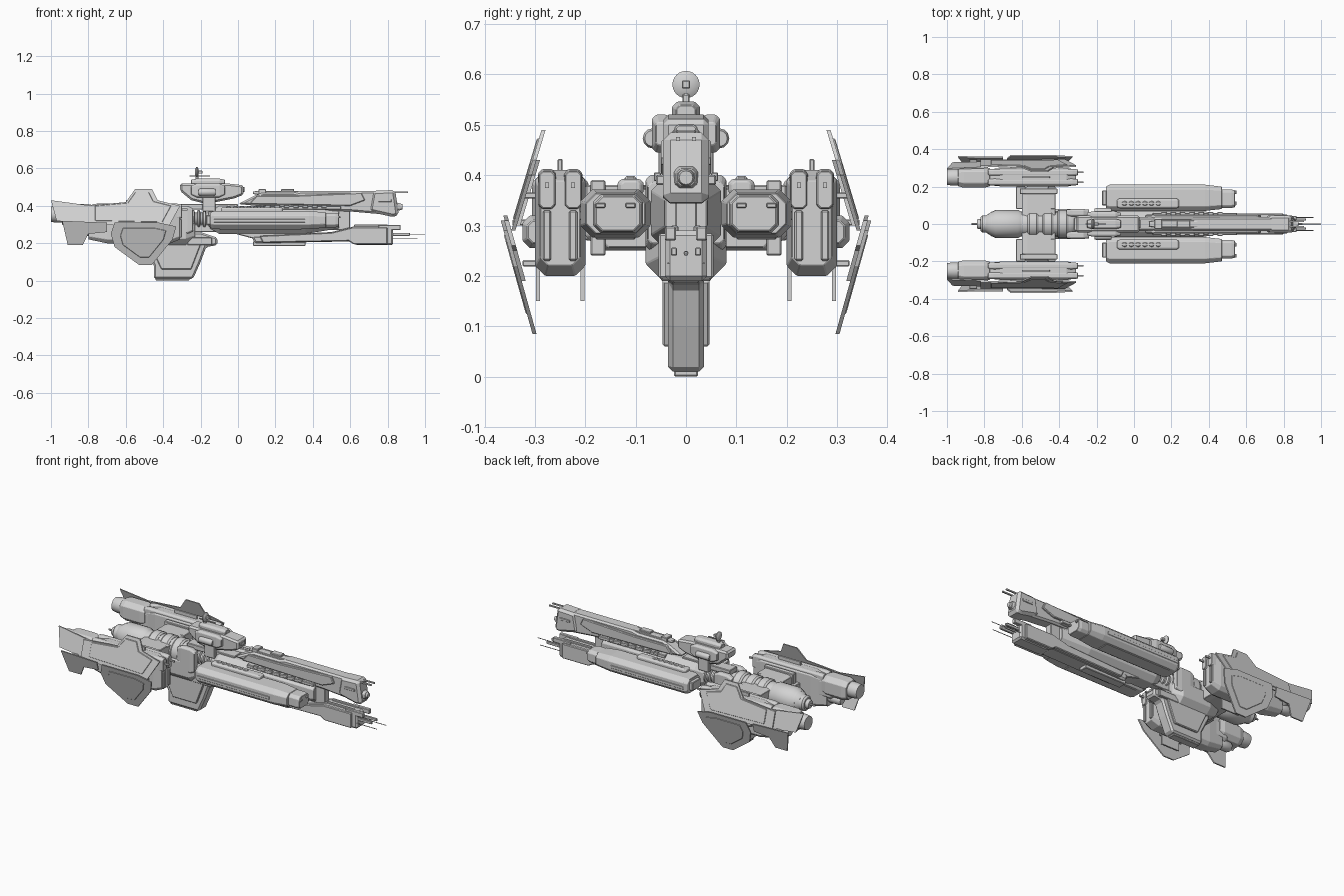
import bpy, bmesh, math

if bpy.data.objects.get("Cube"):
    bpy.data.objects.remove(bpy.data.objects["Cube"])

grey = bpy.data.materials.new("hull_grey")
grey.use_nodes = True
grey.diffuse_color = (.65, .65, .65, 1)
grey.node_tree.nodes["Principled BSDF"].inputs["Base Color"].default_value = grey.diffuse_color

# Heights and side offsets shared by many parts
AXIS, POD, BATTERY, DISH = .33, .25, .14, .58
FINE, SOFT = .002, .01


def around(centre, reach):
    return centre - reach, centre + reach


def span(y):
    """A single number means a centred width; a pair means a part repeated on both sides."""
    return y if isinstance(y, tuple) else around(0, y)


def skin(name, rings, mirrored=False, bevel=0.0, smooth=False):
    """Closed surface over a row of equal vertex rings."""
    bm = bmesh.new()
    rows = [[bm.verts.new(point) for point in ring] for ring in rings]
    for near, far in zip(rows, rows[1:]):
        for i in range(len(near)):
            bm.faces.new((near[i - 1], near[i], far[i], far[i - 1]))
    bm.faces.new(rows[0])
    bm.faces.new(rows[-1])
    bmesh.ops.recalc_face_normals(bm, faces=bm.faces)
    mesh = bpy.data.meshes.new(name)
    bm.to_mesh(mesh)
    bm.free()
    mesh.materials.append(grey)
    if smooth:
        mesh.shade_smooth()
        mesh.set_sharp_from_angle(angle=math.radians(35))
    part = bpy.data.objects.new(name, mesh)
    bpy.context.collection.objects.link(part)
    if bevel:
        edge = part.modifiers.new("bevel", "BEVEL")
        edge.width, edge.segments, edge.limit_method = bevel, 1, "ANGLE"
    if mirrored:
        twin = part.modifiers.new("mirror", "MIRROR")
        twin.use_axis = (False, True, False)
        twin.use_mirror_merge = False


def slab(name, outline, y, bevel=.004, lean=0.0, pivot=0.0):
    """Side outline in x and z, given thickness in y; lean tilts it sideways with height."""
    rings = [[(x, side + lean * (z - pivot), z) for x, z in outline] for side in span(y)]
    skin(name, rings, isinstance(y, tuple), bevel)


def box(name, x, y, z, bevel=.003):
    slab(name, [(x[0], z[0]), (x[1], z[0]), (x[1], z[1]), (x[0], z[1])], y, bevel)


def hull(name, x, y, z, nose=.03, tail=.03, slim=.7, bevel=FINE, chamfer=.45):
    """Chamfered beam along x whose two ends narrow to the share given by slim."""
    (left, right), (low, high) = span(y), z
    wide, tall = (right - left) / 2, (high - low) / 2
    cut = min(wide, tall) * chamfer
    corners = [(wide, tall - cut), (wide - cut, tall)]
    corners += [(-a, b) for a, b in reversed(corners)]
    corners += [(-a, -b) for a, b in corners]
    stations = [(x[0], slim), (x[0] + tail, 1), (x[1] - nose, 1), (x[1], slim)]
    rings = [[(at, left + wide + a * k, low + tall + b * k) for a, b in corners] for at, k in stations]
    skin(name, rings, isinstance(y, tuple), bevel)


def drum(name, x, radius, y=0.0, z=AXIS, tip=.01, slim=.8, sides=24):
    """Round body along x with chamfered ends; repeated on both sides when off centre."""
    turn = [math.tau * i / sides for i in range(sides)]
    stations = [(x[0], slim), (x[0] + tip, 1), (x[1] - tip, 1), (x[1], slim)]
    rings = [[(at, y + radius * k * math.cos(t), z + radius * k * math.sin(t)) for t in turn]
             for at, k in stations]
    skin(name, rings, y != 0, smooth=True)


def inset(outline, share):
    """The same outline shrunk toward its middle."""
    cx, cz = (sum(values) / len(outline) for values in zip(*outline))
    return [(cx + (x - cx) * share, cz + (z - cz) * share) for x, z in outline]


# Central reactor, neck and tail spike
drum("reactor_core", x=(-.79, -.31), radius=.066, tip=.03, slim=.7)
drum("reactor_tank", x=(-.77, -.59), radius=.075, tip=.03)
for middle in (-.54, -.46, -.38):
    drum("reactor_band", x=around(middle, .03), radius=.076, slim=.9)
drum("reactor_exhaust", x=(-.82, -.75), radius=.046)
drum("reactor_outlet", x=(-.84, -.8), radius=.028)
drum("tail_spike", x=(-.87, -.83), radius=.006, sides=8)
drum("neck_core", x=(-.33, -.12), radius=.034)
for i in range(6):
    drum("neck_ring", x=around(-.3 + i * .03, .009), radius=.047, tip=.004)
box("neck_top_rail", x=(-.32, 0), y=.035, z=(.38, .41))
box("neck_lower_rail", x=(-.3, -.1), y=.02, z=(.26, .3))

# Cross beam carrying the pods
hull("cross_beam", x=(-.6, -.42), y=.2, z=(.25, .38), slim=.9)
box("beam_front_plate", x=(-.46, -.42), y=(.08, .2), z=(.29, .38))
box("beam_rear_plate", x=(-.63, -.58), y=(.08, .2), z=(.27, .33))
box("beam_collar", x=(-.61, -.41), y=(.16, .19), z=(.24, .39))

# Belly and keel
hull("belly", x=(-.55, -.23), y=.08, z=(.19, .34), nose=.05, tail=.08, slim=.6)
keel = [(-.45, .01), (-.24, .01), (-.2, .1), (-.17, .18), (-.11, .19), (-.11, .23), (-.2, .26),
        (-.5, .26), (-.5, .18), (-.45, .08)]
slab("keel", keel, y=.036, bevel=SOFT)
slab("keel_cheek", [(-.41, .06), (-.25, .06), (-.2, .19), (-.26, .24), (-.47, .24), (-.47, .19)], y=(.03, .047))
box("keel_foot", x=(-.44, -.26), y=.024, z=(0, .02))
box("keel_clamp", x=(-.27, -.14), y=(.03, .05), z=(.19, .23))
hull("shoulder_collar", x=(-.36, -.24), y=(.04, .08), z=(.25, .4), slim=.8)

# Mid hull between the side batteries
hull("mid_hull", x=(-.15, .54), y=.07, z=(.25, .4), nose=.18, tail=.05, slim=.6)
box("mid_spine", x=(0, .6), y=.022, z=(.27, .38))

# Side batteries with missile covers
hull("side_battery", x=(-.15, .47), y=around(BATTERY, .07), z=(.276, .372), nose=.09, tail=.02, slim=.85,
     chamfer=.5)
hull("battery_tip", x=(.4, .54), y=(.085, .185), z=(.285, .362), nose=.02, slim=.9, chamfer=.4)
hull("battery_cover", x=(-.09, .24), y=around(.11, .026), z=(.36, .392), nose=SOFT, tail=SOFT)
for i in range(6):
    hull("missile_hatch", x=around(-.05 + i * .036, .013), y=around(.11, .012), z=(.38, .398),
         nose=SOFT, tail=SOFT, slim=.6, bevel=0)
box("battery_side_rail", x=(-.13, .36), y=(.2, .212), z=(.31, .33))
box("battery_belly_plate", x=(-.1, .34), y=around(BATTERY, .04), z=(.272, .29))
box("battery_rear_vent", x=(-.17, -.14), y=around(BATTERY, .04), z=(.3, .35))
for offset in (-.03, .03):
    box("battery_muzzle", x=(.5, .548), y=around(BATTERY + offset, .01), z=(.335, .345), bevel=FINE)

# Upper prow: long gun housing
upper = [(0, .41), (.09, .455), (.13, .47), (.3, .47), (.34, .48), (.84, .48), (.83, .35), (.6, .37), (.3, .38)]
slab("upper_hull", upper, y=.038, bevel=SOFT)
slab("upper_prow_block", [(.7, .37), (.72, .48), (.84, .485), (.85, .42), (.86, .35), (.83, .34), (.74, .36)],
     y=.046, bevel=.015)
slab("upper_side_armour", [(.06, .41), (.1, .455), (.32, .455), (.66, .47), (.68, .43), (.6, .4)], y=(.03, .05))
hull("upper_muzzle", x=(.8, .87), y=.027, z=(.37, .42))
drum("upper_bore", x=(.85, .88), radius=.017, z=.395, sides=12)
box("upper_strake", x=(.1, .55), y=(.03, .06), z=(.38, .4))
box("prow_cannon", x=(.8, .91), y=(.012, .02), z=(.468, .476), bevel=0)
box("prow_vent", x=(.75, .82), y=(.04, .05), z=(.42, .435), bevel=FINE)
hull("upper_roof", x=(.08, .5), y=.018, z=(.46, .48))
box("roof_rail", x=(.12, .49), y=(.018, .025), z=(.46, .48), bevel=FINE)
box("roof_hatch", x=(.11, .15), y=.027, z=(.46, .49))
box("roof_turret", x=(.23, .3), y=.02, z=(.47, .49))
for i in range(7):
    box("hull_rib", x=around(.16 + i * .05, .014), y=(.05, .064), z=(.388, .405), bevel=FINE)

# Lower prow with twin guns and sensor needles
lower = [(.07, .24), (.09, .2), (.6, .21), (.63, .19), (.83, .19), (.83, .29), (.62, .29), (.5, .26)]
slab("lower_hull", lower, y=.042, bevel=SOFT)
slab("lower_side_armour", inset(lower, .9), y=(.03, .055))
box("lower_keel_plate", x=(.08, .36), y=.026, z=(.186, .21))
slab("lower_link", [(-.05, .26), (.1, .22), (.36, .24), (.5, .3), (.3, .32)], y=.04)
box("lower_prong", x=(.75, .87), y=(.02, .042), z=(.27, .298))
box("lower_cannon", x=(.8, .92), y=(.018, .03), z=(.24, .256), bevel=FINE)
box("lower_slot_rail", x=(.62, .8), y=(.015, .03), z=(.28, .3))
drum("sensor_needle", x=(.8, .96), radius=.002, y=.035, z=.225, sides=6)
drum("long_needle_sleeve", x=(.8, .9), radius=.005, z=.245, sides=6)
drum("long_needle", x=(.8, 1), radius=.002, z=.245, sides=6)

# Bridge tower
slab("bridge_body", [(-.31, .48), (-.31, .52), (-.06, .52), (.03, .51), (.03, .46), (-.02, .44), (-.17, .41),
                     (-.25, .43)], y=.045, bevel=SOFT)
hull("bridge_wing", x=(-.25, -.07), y=(.03, .068), z=(.445, .52), slim=.6)
drum("bridge_pod", x=(-.21, -.12), radius=.02, y=.066, z=.473, sides=12)
box("bridge_brace", x=(-.19, -.12), y=(.03, .055), z=(.37, .45))
hull("bridge_front", x=(-.06, .035), y=.03, z=(.47, .505))
hull("bridge_dome", x=(-.25, -.07), y=.028, z=(.5, .546))
box("dish_mast", x=around(-.22, .008), y=.007, z=(.54, DISH), bevel=FINE)
drum("sensor_dish", x=around(-.22, SOFT), radius=.027, z=DISH, tip=.007, slim=.6)
box("dish_feed", x=(-.22, -.19), y=.008, z=around(DISH, .008), bevel=FINE)
box("aft_aerial", x=(-.26, -.15), y=.003, z=around(DISH - .02, .003), bevel=0)

# Engine pods
hull("pod_core", x=(-.8, -.31), y=around(POD, .05), z=(.2, .41), nose=.05, tail=.1, slim=.8, chamfer=.4)
hull("pod_spine", x=(-.85, -.7), y=around(POD, .045), z=(.27, .39))
hull("engine_block", x=(-.94, -.77), y=around(POD, .056), z=(.29, .41), slim=.85)
drum("engine_nozzle", x=(-1, -.9), radius=.045, y=POD, z=.355, tip=.03, slim=.9)
drum("engine_throat", x=(-1, -.99), radius=.03, y=POD, z=.355, tip=FINE)
drum("lower_thruster", x=(-.88, -.78), radius=.03, y=POD, z=.27, sides=12)
for offset in (-.026, .026):
    rail = POD + offset
    hull("pod_rail", x=(-.78, -.3), y=around(rail, .018), z=(.33, .412), slim=.9)
    box("pod_prong", x=(-.34, -.27), y=around(rail, .004), z=(.375, .385), bevel=0)
    box("pod_front_slot", x=(-.35, -.3), y=around(rail, .008), z=(.23, .33))
    box("pod_ventral_fin", x=(-.56, -.44), y=around(POD + offset * 1.7, .004), z=(.15, .25), bevel=0)
box("pod_crest", x=(-.6, -.45), y=around(POD, .005), z=(.39, .432), bevel=FINE)
for height in (.225, .36):
    box("plate_strut", x=(-.6, -.45), y=(.28, .325), z=around(height, .006), bevel=FINE)
box("fin_strut", x=(-.88, -.84), y=(.29, .345), z=around(.306, .006), bevel=FINE)
hull("outer_hub", x=(-.66, -.39), y=(.26, .325), z=(.255, .32))

# Leaning armour plates around each pod, upper ones tilting up and lower ones down
upper_plate = [(-.82, .3), (-.82, .4), (-.6, .42), (-.55, .49), (-.46, .49), (-.43, .43), (-.31, .4), (-.37, .29)]
lower_plate = [(-.68, .25), (-.66, .31), (-.42, .31), (-.33, .29), (-.35, .22), (-.46, .085), (-.53, .085), (-.66, .18)]
upper_fin = [(-1, .43), (-.97, .32), (-.78, .3), (-.78, .4)]
lower_fin = [(-.94, .32), (-.91, .19), (-.83, .19), (-.8, .25), (-.7, .26), (-.7, .31)]
upward, downward = dict(lean=-.3, pivot=.28), dict(lean=.28, pivot=.31)
slab("upper_plate", upper_plate, y=(.342, .35), bevel=0, **upward)
slab("upper_plate_panel", inset(upper_plate, .8), y=(.345, .354), bevel=FINE, **upward)
slab("lower_plate", lower_plate, y=(.36, .368), bevel=0, **downward)
slab("lower_plate_panel", inset(lower_plate, .7), y=(.365, .37), bevel=FINE, **downward)
slab("rear_upper_fin", upper_fin, y=(.335, .342), bevel=0, **upward)
slab("rear_lower_fin", lower_fin, y=(.352, .36), bevel=0, **downward)
